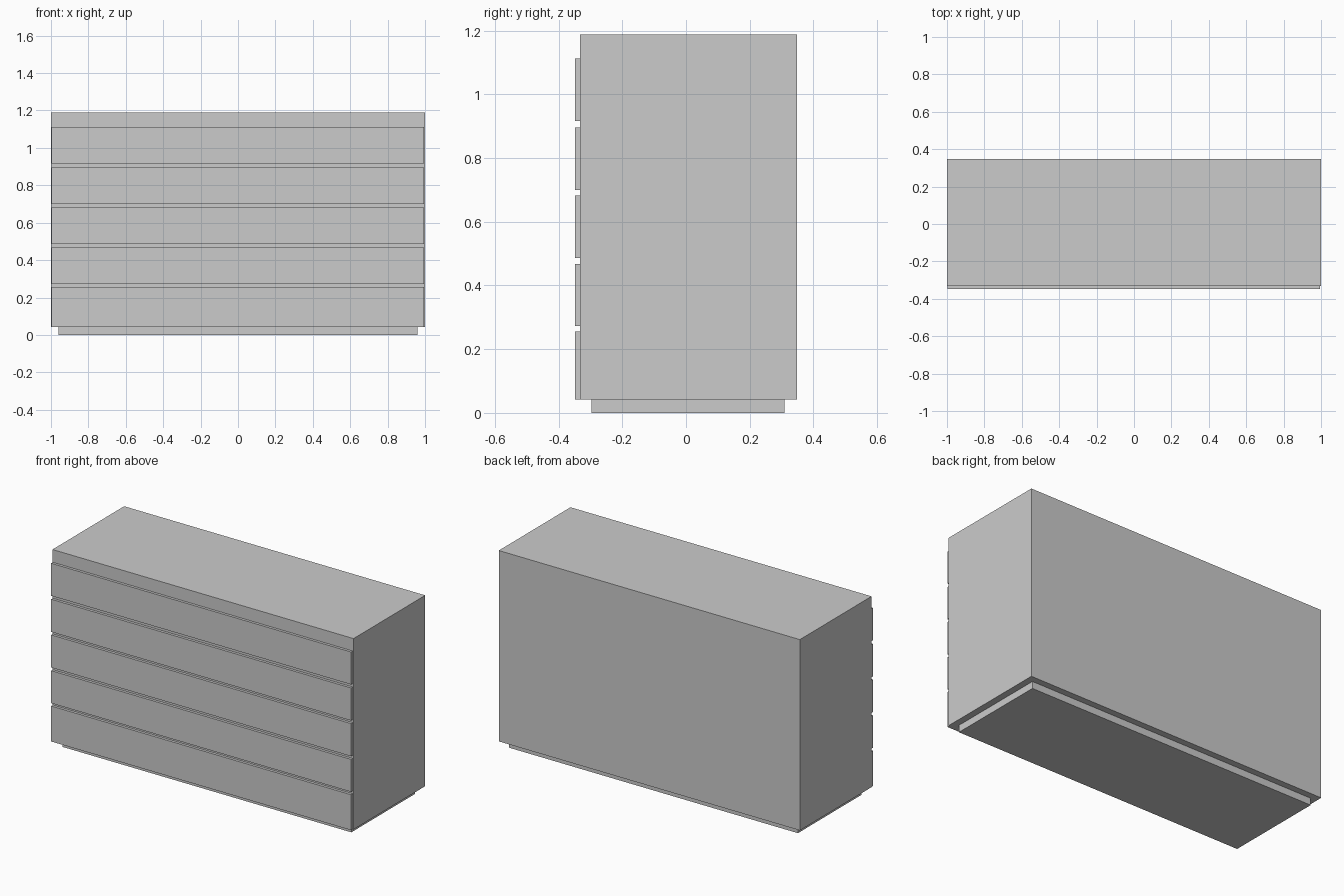
import bpy

if "Cube" in bpy.data.objects:
    bpy.data.objects.remove(bpy.data.objects["Cube"])


def box(name, x, y, z):
    """Box from (min, max) ranges on each axis."""
    bpy.ops.mesh.primitive_cube_add(size=1, location=[(a + b) / 2 for a, b in (x, y, z)])
    ob = bpy.context.object
    ob.name = name
    ob.scale = [b - a for a, b in (x, y, z)]
    bpy.ops.object.transform_apply(location=False, rotation=False, scale=True)
    return ob


FRONT, FACE, BACK = -0.348, -0.332, 0.348
BASE, TOP = 0.042, 1.188

# Recessed plinth
box("plinth", (-0.96, 0.96), (-0.296, 0.309), (0, BASE))

# Cabinet body
box("cabinet_body", (-1, 1), (FACE, BACK), (BASE, TOP))

# Drawer fronts, bottom to top, separated by finger gaps
drawers = [(BASE, 0.256), (0.27, 0.469 - 0.001), (0.486, 0.683), (0.70, 0.896), (0.916, 1.112)]
drawers = [(BASE, 0.255), (0.272, 0.467), (0.486, 0.682), (0.70, 0.896), (0.917, 1.112)]
for i, z in enumerate(drawers, 1):
    box(f"drawer_front_{i}", (-0.998, 0.995), (FRONT, FACE), z)
